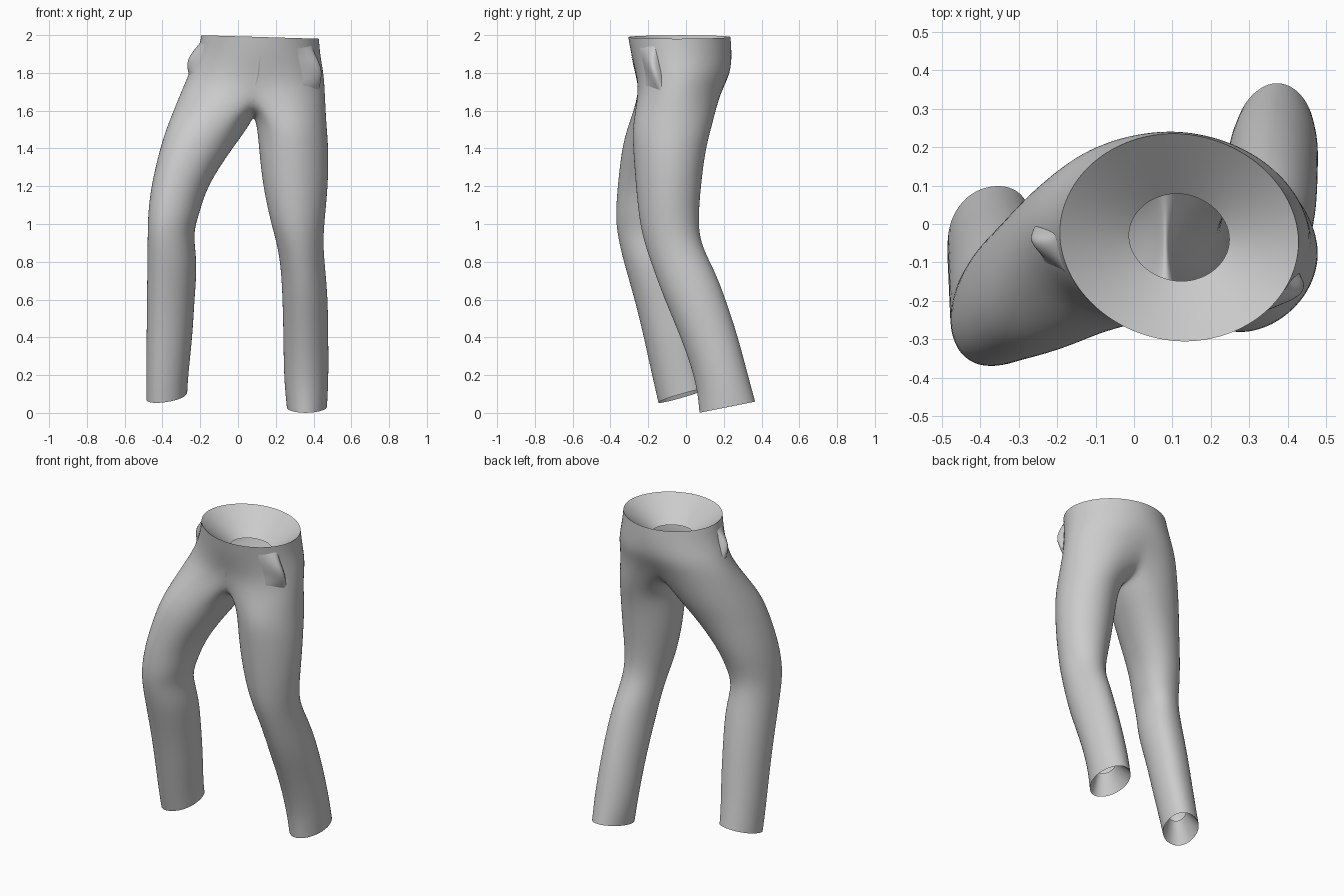
import bpy
import bmesh
from math import sin, cos, pi, radians
from mathutils import Vector

if "Cube" in bpy.data.objects:
    bpy.data.objects.remove(bpy.data.objects["Cube"])

# One cloth colour
cloth = bpy.data.materials.new("grey cloth")
cloth.use_nodes = True
cloth.diffuse_color = (0.6, 0.6, 0.6, 1)
cloth.node_tree.nodes["Principled BSDF"].inputs["Base Color"].default_value = (0.6, 0.6, 0.6, 1)

HALF = 16      # steps round the outer side of each leg
INNER = 7      # points along the crotch seam
SPREAD = 125   # half angle covered by the outer side of a leg

# Section character: roundness power and diagonal skew in degrees
HIP_SHAPE = (1.02, -1.4)
LEFT_SHAPE = (1.03, 2)
RIGHT_SHAPE = (0.93, 6)

# Section rows: height, x range, y range, and for the hips a centre dent
HIPS = [
    (1.99, -.195, .43, -.307, .237, 0),
    (1.9, -.215, .437, -.292, .244, 0),
    (1.8, -.255, .457, -.276, .248, .04),
    (1.7, -.298, .462, -.278, .215, .12),
]
LEFT = [
    (1.52, .1, .47, -.287, .14),
    (1.4, .11, .482, -.282, .105),
    (1.2, .13, .479, -.267, .08),
    (1.0, .175, .457, -.247, .064),
    (.88, .21, .452, -.215, .085),
    (.75, .228, .464, -.17, .155),
    (.6, .235, .477, -.115, .212),
    (.4, .24, .479, -.027, .277),
    (.18, .242, .481, .055, .33),
    (.03, .258, .472, .07, .368),
]
RIGHT = [
    (1.52, -.377, .062, -.31, .13),
    (1.4, -.415, -.03, -.342, .07),
    (1.2, -.462, -.165, -.364, .0),
    (1.05, -.478, -.205, -.374, -.05),
    (.95, -.479, -.24, -.366, -.06),
    (.8, -.481, -.213, -.332, -.02),
    (.6, -.483, -.23, -.272, .02),
    (.4, -.485, -.24, -.222, .05),
    (.2, -.487, -.262, -.175, .08),
    (.09, -.486, -.268, -.147, .1),
]


def rounded(value, power):
    """Make an ellipse slightly boxy or pointed."""
    return (1 if value > 0 else -1) * abs(value) ** power


def oval(row, degrees, shape):
    """Point on a horizontal section at an angle."""
    z, x0, x1, y0, y1 = row[:5]
    power, skew = shape
    return Vector(((x0 + x1) / 2 + (x1 - x0) / 2 * rounded(cos(radians(degrees - skew)), power),
                   (y0 + y1) / 2 + (y1 - y0) / 2 * rounded(sin(radians(degrees + skew)), power), z))


def hip_point(row, degrees):
    """Hip section, pulled in at the front and back centre."""
    p = oval(row, degrees, HIP_SHAPE)
    middle = (row[3] + row[4]) / 2
    p.y = middle + (p.y - middle) * (1 - row[5] * abs(sin(radians(degrees))) ** 12)
    p.z -= 0.03 * (p.x - (row[1] + row[2]) / 2)
    return p


def hip_at(z, degrees):
    """Point on the hips at any height."""
    for upper, lower in zip(HIPS, HIPS[1:]):
        if z >= lower[0]:
            t = (upper[0] - z) / (upper[0] - lower[0])
            return hip_point(upper, degrees).lerp(hip_point(lower, degrees), t)
    return hip_point(HIPS[-1], degrees)


def leg_rings(rows, shape, start, slope_x, slope_y):
    """Leg sections, tilting towards the slanted cuff."""
    step = 2 * SPREAD / HALF
    angles = [start + step * i for i in range(HALF + 1)]
    gap = (360 - 2 * SPREAD) / (INNER + 1)
    angles += [angles[-1] + gap * (i + 1) for i in range(INNER)]
    rings = []
    for row in rows:
        tilt = max(0, 1 - (row[0] - rows[-1][0]) / 0.4)
        centre = (oval(row, 0, shape) + oval(row, 180, shape)) / 2
        ring = [oval(row, a, shape) for a in angles]
        for p in ring:
            p.z += tilt * (slope_x * (p.x - centre.x) + slope_y * (p.y - centre.y))
        rings.append(ring)
    return rings


def bridge(bm, upper, lower):
    count = len(upper)
    for i in range(count):
        j = (i + 1) % count
        bm.faces.new((upper[i], lower[i], lower[j], upper[j]))


def add_ring(bm, points):
    return [bm.verts.new(p) for p in points]


def finish(bm, name):
    mesh = bpy.data.meshes.new(name)
    bm.to_mesh(mesh)
    bm.free()
    mesh.materials.append(cloth)
    for face in mesh.polygons:
        face.use_smooth = True
    obj = bpy.data.objects.new(name, mesh)
    bpy.context.scene.collection.objects.link(obj)
    sub = obj.modifiers.new("smooth cloth", 'SUBSURF')
    sub.levels = sub.render_levels = 2


# Trousers: hips that split along a crotch seam into two legs
bm = bmesh.new()
hip_rings = [[hip_point(row, -90 + 180 / HALF * i) for i in range(2 * HALF)] for row in HIPS]
hips = [add_ring(bm, ring) for ring in hip_rings]
for upper, lower in zip(hips, hips[1:]):
    bridge(bm, upper, lower)

base = hips[-1]
seam = []
for i in range(INNER):
    t = (i + 1) / (INNER + 1)
    p = base[0].co.lerp(base[HALF].co, t)
    p.z -= 0.125 * sin(pi * t) ** 0.7
    seam.append(bm.verts.new(p))

left_rings = leg_rings(LEFT, LEFT_SHAPE, -SPREAD, 0, 0.2)
right_rings = leg_rings(RIGHT, RIGHT_SHAPE, 180 - SPREAD, 0.1, 0.27)
left_top = base[:HALF + 1] + seam[::-1]
right_top = base[HALF:] + [base[0]] + seam
for top, rings in ((left_top, left_rings), (right_top, right_rings)):
    for ring in rings:
        lower = add_ring(bm, ring)
        bridge(bm, top, lower)
        top = lower
finish(bm, "trousers")


def lining(name, rim, scale, shift, facing_up):
    """Funnel turned in from an open edge."""
    bm = bmesh.new()
    centre = sum(rim, Vector()) / len(rim)
    outer = add_ring(bm, rim)
    inner = add_ring(bm, [centre + (p - centre) * scale + Vector(shift) for p in rim])
    if facing_up:
        bridge(bm, inner, outer)
    else:
        bridge(bm, outer, inner)
    finish(bm, name)


lining("waist_lining", hip_rings[0], 0.42, (0, 0, -0.14), True)
lining("left_cuff_lining", left_rings[-1], 0.48, (0, -0.04, 0.12), False)
lining("right_cuff_lining", right_rings[-1], 0.48, (0, -0.03, 0.12), False)


def fold(name, top, bottom, angle, lean, before, after, height):
    """Raised crease down the hips, reaching some degrees to each side."""
    bm = bmesh.new()
    previous = None
    steps = 6
    for i in range(steps + 1):
        t = i / steps
        z = top + (bottom - top) * t
        a = angle + lean * t
        swell = sin(pi * t) if 0 < i < steps else 0
        out = Vector((cos(radians(a)), sin(radians(a)), 0))
        line = add_ring(bm, [hip_at(z, a - before), hip_at(z, a) + out * height * swell,
                             hip_at(z, a + after)])
        if previous:
            for k in range(2):
                bm.faces.new((previous[k], line[k], line[k + 1], previous[k + 1]))
        previous = line
    finish(bm, name)


# Pocket openings and front seam
fold("right_pocket_fold", 1.95, 1.78, 186, -2, 5, 17, 0.06)
fold("left_pocket_fold", 1.95, 1.72, -33, 6, 20, 4, 0.065)
fold("front_seam", 1.9, 1.71, -91, 0, 1.5, 1.5, 0.005)
